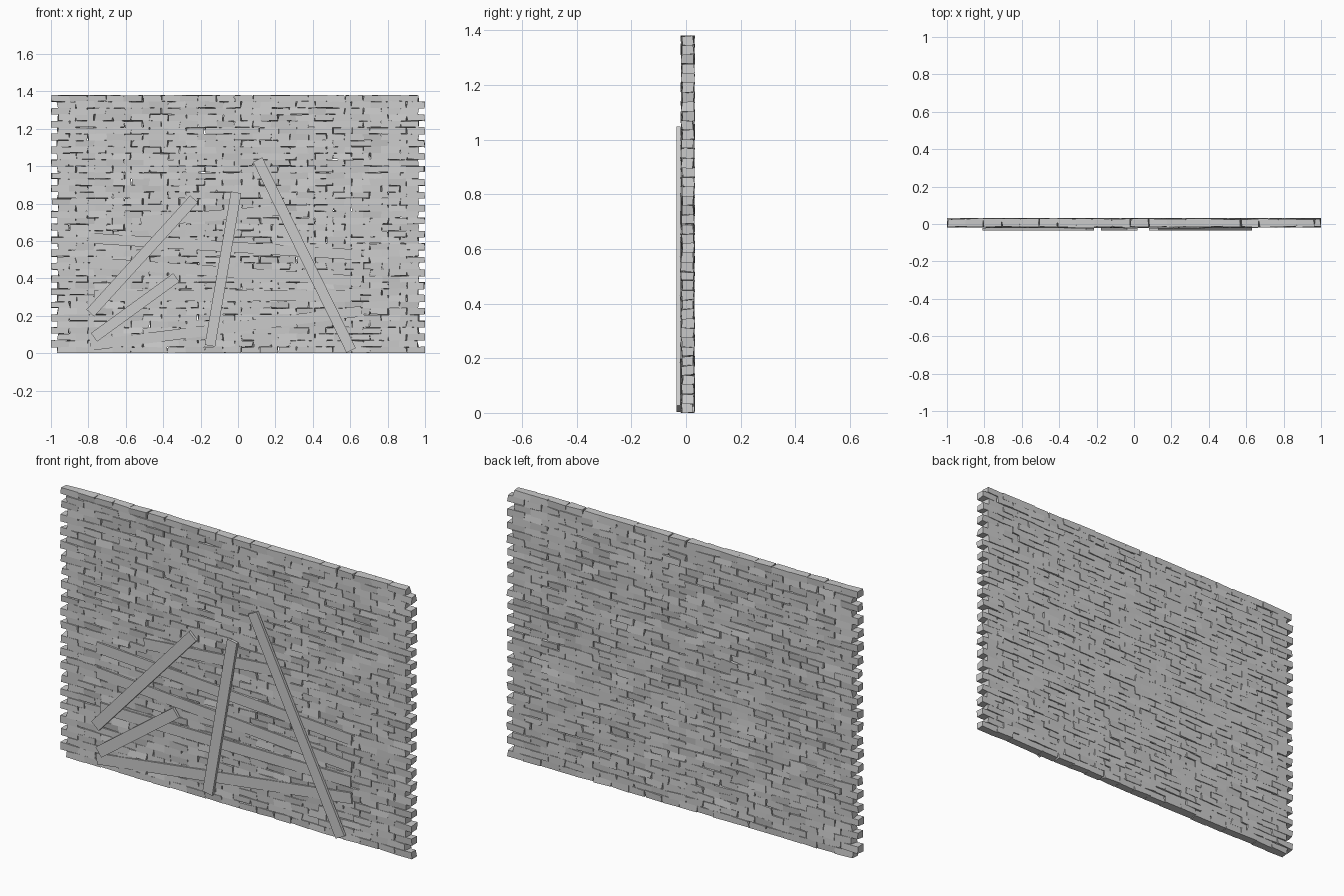
import bpy, bmesh, math, random
from mathutils import Matrix, Vector

if "Cube" in bpy.data.objects:
    bpy.data.objects.remove(bpy.data.objects["Cube"])

random.seed(7)
ROWS, COLS = 40, 20
HEIGHT = 1.38
ROW_H = HEIGHT / ROWS
SHIFT = 0.036                       # offset of every second course
BRICK_L = (2 - SHIFT) / COLS
BACK, FRONT = 0.028, -0.015


def new_object(name, bm):
    bmesh.ops.recalc_face_normals(bm, faces=bm.faces[:])
    mesh = bpy.data.meshes.new(name)
    bm.to_mesh(mesh)
    bm.free()
    obj = bpy.data.objects.new(name, mesh)
    bpy.context.collection.objects.link(obj)
    return obj


def jitter(amount):
    return random.uniform(-amount, amount)


# Brick wall: courses of slightly crooked bricks
bm = bmesh.new()
for r in range(ROWS):
    start = -1 + (SHIFT if r % 2 == 0 else 0)
    for c in range(COLS):
        centre = Vector((start + (c + 0.5) * BRICK_L,
                         (FRONT + BACK) / 2 + jitter(0.002),
                         (r + 0.5) * ROW_H))
        size = (BRICK_L, BACK - FRONT, ROW_H, 1)
        cube = bmesh.ops.create_cube(
            bm, size=1, matrix=Matrix.Translation(centre) @ Matrix.Diagonal(size))
        for v in cube["verts"]:
            v.co += Vector((jitter(0.006), jitter(0.0035), jitter(0.0035)))
            v.co.x = max(-1, min(1, v.co.x))
            v.co.z = max(0, min(HEIGHT, v.co.z))
new_object("brick_wall", bm)


# Planks: straight boards between two points on the front of the wall
def plank(name, a, b, width, y_front, y_back):
    dx, dz = b[0] - a[0], b[1] - a[1]
    mat = (Matrix.Translation(((a[0] + b[0]) / 2, (y_front + y_back) / 2, (a[1] + b[1]) / 2))
           @ Matrix.Rotation(-math.atan2(dz, dx), 4, 'Y')
           @ Matrix.Diagonal((math.hypot(dx, dz), y_back - y_front, width, 1)))
    bm = bmesh.new()
    bmesh.ops.create_cube(bm, size=1, matrix=mat)
    new_object(name, bm)


# Boards lying against the bricks
cross_boards = [((-0.52, 0.705), (0.24, 0.765)), ((-0.79, 0.615), (0.66, 0.525)),
                ((-0.79, 0.485), (0.66, 0.385)), ((-0.77, 0.308), (0.655, 0.308)),
                ((-0.79, 0.042), (0.66, 0.225))]
for i, (a, b) in enumerate(cross_boards):
    plank(f"cross_board_{i + 1}", a, b, 0.056, -0.022, -0.010)

# Leaning boards nailed over them
leaning_boards = [((-0.79, 0.215), (-0.235, 0.825)), ((-0.77, 0.085), (-0.33, 0.405)),
                  ((-0.15, 0.04), (-0.01, 0.86)), ((0.105, 1.035), (0.605, 0.015))]
for i, (a, b) in enumerate(leaning_boards):
    plank(f"leaning_board_{i + 1}", a, b, 0.056, -0.035, -0.021)
